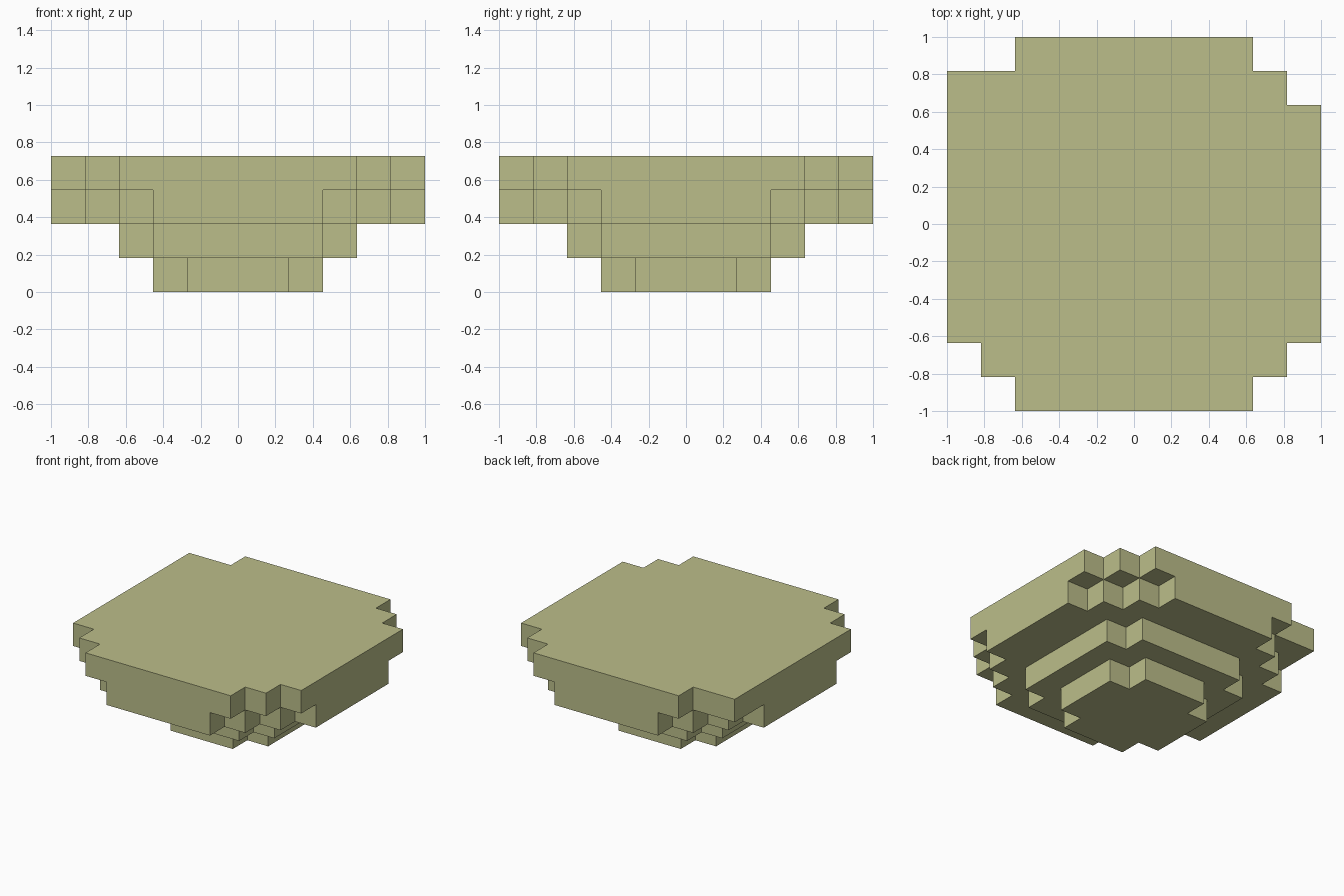
import bpy
import bmesh

UNIT = 2 / 11  # edge of one block

cube = bpy.data.objects.get("Cube")
if cube:
    bpy.data.objects.remove(cube, do_unlink=True)

olive = bpy.data.materials.new("pale olive")
olive.use_nodes = True
colour = (0.50, 0.515, 0.255, 1)
olive.diffuse_color = colour
bsdf = olive.node_tree.nodes["Principled BSDF"]
bsdf.inputs["Base Color"].default_value = colour
bsdf.inputs["Roughness"].default_value = 0.9


def staircase(steps):
    """Corner outline from the x side to the y side, with inner corners."""
    points = []
    for i, (x, y) in enumerate(steps):
        points.append((x, y))
        if i + 1 < len(steps):
            points.append((steps[i + 1][0], y))
    return points


def tier(name, level, steps, back_left_steps=None):
    """One block-high slab, its corner staircase mirrored to four corners."""
    outline = []
    for sx, sy in ((1, 1), (-1, 1), (-1, -1), (1, -1)):
        special = back_left_steps and (sx, sy) == (-1, 1)
        corner = staircase(back_left_steps if special else steps)
        if sx * sy < 0:
            corner.reverse()
        outline += [(sx * x, sy * y) for x, y in corner]

    bm = bmesh.new()
    base = bm.faces.new([bm.verts.new((x * UNIT, y * UNIT, level * UNIT))
                         for x, y in outline])
    top = bmesh.ops.extrude_face_region(bm, geom=[base], use_keep_orig=True)
    verts = [v for v in top["geom"] if isinstance(v, bmesh.types.BMVert)]
    bmesh.ops.translate(bm, verts=verts, vec=(0, 0, UNIT))
    bmesh.ops.recalc_face_normals(bm, faces=bm.faces)

    mesh = bpy.data.meshes.new(name)
    bm.to_mesh(mesh)
    bm.free()
    mesh.materials.append(olive)
    obj = bpy.data.objects.new(name, mesh)
    bpy.context.collection.objects.link(obj)
    return obj


# Stacked tiers, widening upward; the top one has one extra corner block
tier("foot_tier", 0, [(2.5, 1.5), (1.5, 2.5)])
tier("lower_tier", 1, [(3.5, 2.5), (2.5, 3.5)])
tier("upper_tier", 2, [(5.5, 2.5), (4.5, 3.5), (3.5, 4.5), (2.5, 5.5)])
tier("top_tier", 3, [(5.5, 3.5), (4.5, 4.5), (3.5, 5.5)],
     back_left_steps=[(5.5, 4.5), (3.5, 5.5)])
